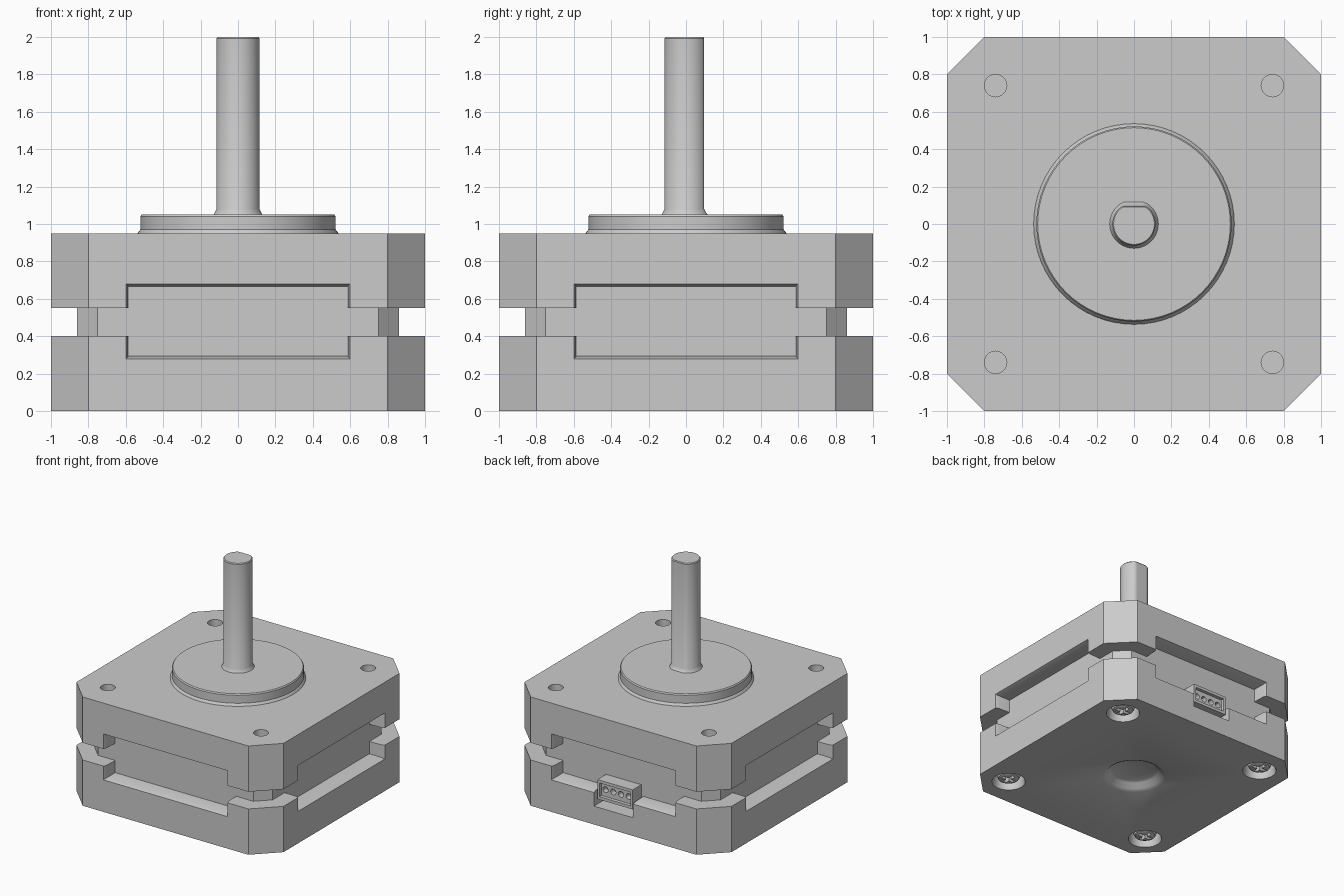
import bpy, bmesh, math
from mathutils import Matrix

cube = bpy.data.objects.get("Cube")
if cube:
    bpy.data.objects.remove(cube, do_unlink=True)

metal = bpy.data.materials.new("plain grey")
metal.use_nodes = True
GREY = (0.6, 0.6, 0.6, 1)
metal.diffuse_color = GREY
metal.node_tree.nodes["Principled BSDF"].inputs["Base Color"].default_value = GREY
parts = []


def loft(name, rings, matrix=Matrix()):
    """Closed solid through rings of (outline, height)."""
    bm = bmesh.new()
    loops = [[bm.verts.new((x, y, z)) for x, y in pts] for pts, z in rings]
    n = len(loops[0])
    for a, b in zip(loops, loops[1:]):
        for i in range(n):
            j = (i + 1) % n
            bm.faces.new((a[i], a[j], b[j], b[i]))
    bm.faces.new(loops[0][::-1])
    bm.faces.new(loops[-1])
    bm.transform(matrix)
    bmesh.ops.recalc_face_normals(bm, faces=bm.faces)
    mesh = bpy.data.meshes.new(name)
    bm.to_mesh(mesh)
    bm.free()
    mesh.materials.append(metal)
    obj = bpy.data.objects.new(name, mesh)
    bpy.context.collection.objects.link(obj)
    parts.append(obj)
    return obj


def rect(hx, hy, cx=0, cy=0):
    return [(cx - hx, cy - hy), (cx + hx, cy - hy), (cx + hx, cy + hy), (cx - hx, cy + hy)]


def octagon(h, c):
    return [(c, -h), (h, -c), (h, c), (c, h), (-c, h), (-h, c), (-h, -c), (-c, -h)]


def circle(r, n=48, cx=0, cy=0):
    return [(cx + r * math.cos(math.tau * i / n), cy + r * math.sin(math.tau * i / n))
            for i in range(n)]


def turned(name, profile, n=48, cx=0, cy=0, matrix=Matrix()):
    return loft(name, [(circle(r, n, cx, cy), z) for r, z in profile], matrix)


def cut(target, cutter):
    """Subtract the cutter from the target and discard it."""
    cutter.hide_render = True
    mod = target.modifiers.new("cut", 'BOOLEAN')
    mod.operation = 'DIFFERENCE'
    mod.solver = 'EXACT'
    mod.object = cutter
    bpy.context.view_layer.objects.active = target
    bpy.ops.object.modifier_apply(modifier=mod.name)
    parts.remove(cutter)
    bpy.data.objects.remove(cutter, do_unlink=True)


def side(k):
    """Outline x, y become width, height; extrusion points out of side k."""
    return Matrix.Rotation(k * math.pi / 2, 4, 'Z') @ Matrix.Rotation(math.pi / 2, 4, 'X')


BACK = side(2)
CORNERS = [(x, y) for x in (-0.74, 0.74) for y in (-0.74, 0.74)]

# End housings around a narrower core
lower = loft("lower_housing", [(octagon(1, 0.8), 0), (octagon(1, 0.8), 0.4)])
upper = loft("upper_housing", [(octagon(1, 0.8), 0.55), (octagon(1, 0.8), 0.95)])
loft("core", [(octagon(0.86, 0.75), 0.2), (octagon(0.86, 0.75), 0.75)])

# Side windows, slightly flared outward
for shell in (lower, upper):
    for k in range(4):
        cut(shell, loft("window_cutter", [(rect(0.582, 0.185, 0, 0.48), 0.8),
                                          (rect(0.588, 0.19, 0, 0.48), 0.97),
                                          (rect(0.602, 0.204, 0, 0.48), 1.01)], side(k)))

# Mounting holes on top, screw recesses below
for x, y in CORNERS:
    cut(upper, turned("hole_cutter", [(0.06, 0.78), (0.06, 1.0)], 24, x, y))
    cut(lower, turned("recess_cutter", [(0.145, -0.02), (0.13, 0.03), (0.13, 0.12)], 32, x, y))

# Screws with cross drive
for x, y in CORNERS:
    screw = turned("screw", [(0.06, 0.02), (0.085, 0.03), (0.1, 0.06), (0.1, 0.14)], 32, x, y)
    a, b = 0.015, 0.065
    cross = [(a, a), (a, b), (-a, b), (-a, a), (-b, a), (-b, -a),
             (-a, -a), (-a, -b), (a, -b), (a, -a), (b, -a), (b, a)]
    cross = [(x + u, y + v) for u, v in cross]
    cut(screw, loft("drive_cutter", [(cross, 0), (cross, 0.08)]))

# Bearing recess in the base
cut(lower, turned("bearing_cutter", [(0.28, -0.01), (0.265, 0), (0.235, 0.015),
                                     (0.2, 0.05), (0.18, 0.06)]))

# Connector and its notch on the back
cut(lower, loft("notch_cutter", [(rect(0.19, 0.1, 0, 0.26), 0.86),
                                 (rect(0.19, 0.1, 0, 0.26), 1.02)], BACK))
connector = loft("connector", [(rect(0.17, 0.085, 0, 0.305), 0.82),
                               (rect(0.17, 0.085, 0, 0.305), 0.98)], BACK)
cut(connector, loft("socket_cutter", [(rect(0.15, 0.06, 0, 0.305), 0.95),
                                      (rect(0.15, 0.06, 0, 0.305), 1.0)], BACK))
for i in range(4):
    cut(connector, turned("pin_cutter", [(0.026, 0.9), (0.026, 1.0)], 12,
                          (i - 1.5) * 0.075, 0.305, BACK))

# Raised pilot ring and D-shaped shaft
turned("pilot_boss", [(0.54, 0.94), (0.535, 0.955), (0.522, 0.97), (0.522, 1.04), (0.515, 1.05)], 64)


def d_shape(r, flat):
    return [(x, min(y, flat)) for x, y in circle(r)]


loft("shaft", [(d_shape(0.135, 0.125), 1.04), (d_shape(0.125, 0.108), 1.06),
               (d_shape(0.115, 0.097), 1.08), (d_shape(0.115, 0.097), 1.993),
               (d_shape(0.109, 0.092), 2.0)])

# Smooth round surfaces, keep hard edges
bpy.ops.object.select_all(action='DESELECT')
for obj in parts:
    obj.select_set(True)
bpy.context.view_layer.objects.active = parts[0]
bpy.ops.object.shade_smooth_by_angle(angle=math.radians(30))
